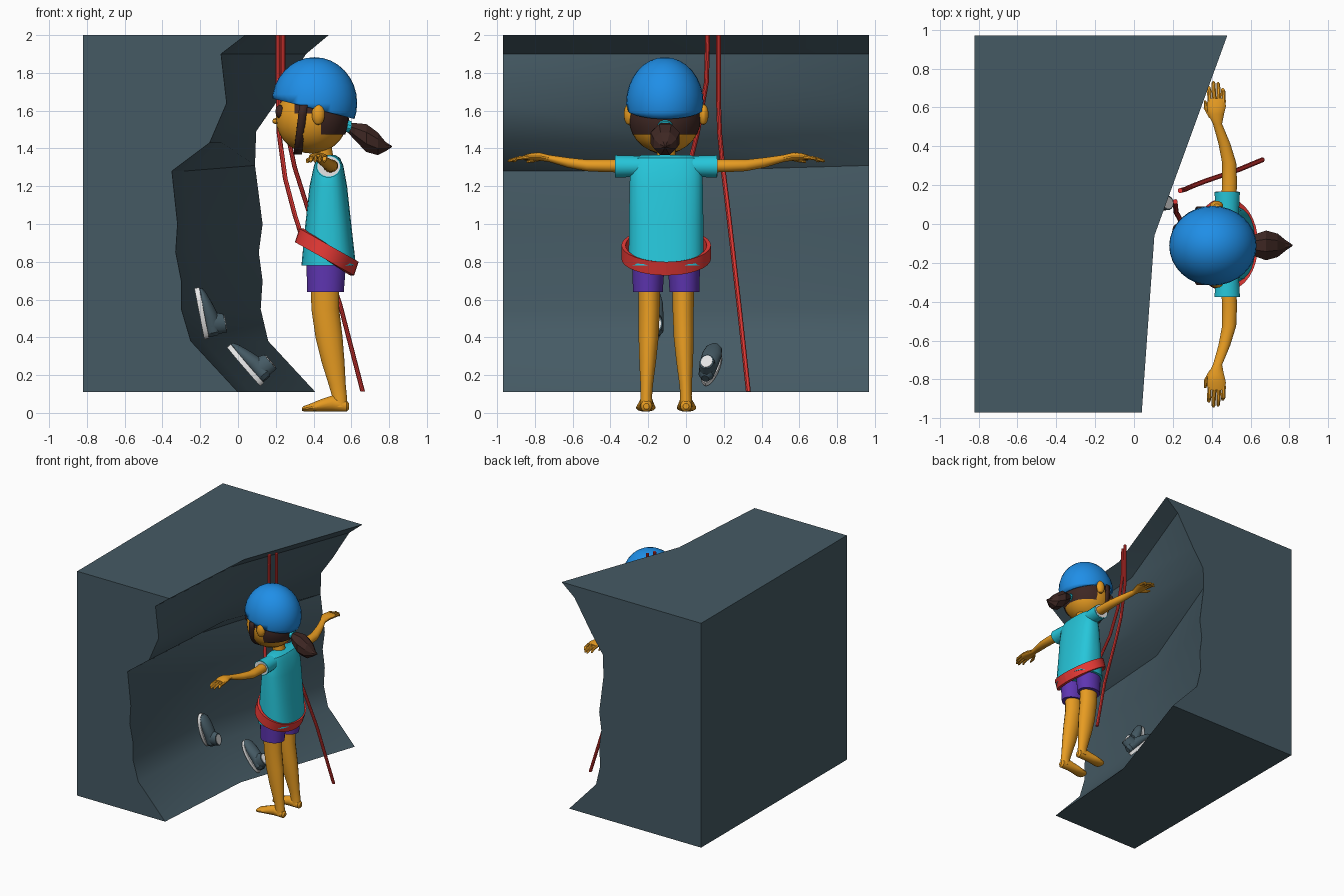
import bpy, bmesh, math
from mathutils import Matrix, Vector

if "Cube" in bpy.data.objects:
    bpy.data.objects.remove(bpy.data.objects["Cube"])

CY = -0.105  # mirror plane of the child


def material(name, hexcode):
    m = bpy.data.materials.new(name)
    lin = []
    for i in (0, 2, 4):
        c = int(hexcode[i:i + 2], 16) / 255
        lin.append(c / 12.92 if c <= 0.04045 else ((c + 0.055) / 1.055) ** 2.4)
    m.diffuse_color = (*lin, 1)
    m.use_nodes = True
    m.node_tree.nodes["Principled BSDF"].inputs["Base Color"].default_value = m.diffuse_color
    return m


ROCK = material("slate", "455A64")
BLUE = material("helmet blue", "2196F3")
SKIN = material("skin", "F9A825")
HAIR = material("dark brown", "3E2723")
CYAN = material("cyan", "26C6DA")
RED = material("red", "E53935")
PURPLE = material("purple", "5E35B1")
WHITE = material("white", "FFFFFF")


def finish(name, bm, mat):
    bmesh.ops.recalc_face_normals(bm, faces=bm.faces)
    me = bpy.data.meshes.new(name)
    bm.to_mesh(me)
    bm.free()
    me.materials.append(mat)
    ob = bpy.data.objects.new(name, me)
    bpy.context.collection.objects.link(ob)
    return ob


def skin_rings(name, rings, mat, closed=True, caps=True):
    bm = bmesh.new()
    vs = [[bm.verts.new(p) for p in r] for r in rings]
    n = len(vs[0])
    for a, b in zip(vs, vs[1:]):
        for i in range(n if closed else n - 1):
            j = (i + 1) % n
            bm.faces.new((a[i], a[j], b[j], b[i]))
    if caps:
        bm.faces.new(vs[0])
        bm.faces.new(vs[-1])
    return finish(name, bm, mat)


def loft(name, axis, sections, mat, n=16, power=1.0):
    """Sections are (x, y, z, radius a, radius b), in the plane across the axis."""
    ia, ib = {'x': (1, 2), 'y': (0, 2), 'z': (0, 1)}[axis]
    rings = []
    for x, y, z, ra, rb in sections:
        ring = []
        for k in range(n):
            t = 2 * math.pi * (k + 0.5) / n
            c, s = math.cos(t), math.sin(t)
            p = [x, y, z]
            p[ia] += ra * math.copysign(abs(c) ** power, c)
            p[ib] += rb * math.copysign(abs(s) ** power, s)
            ring.append(p)
        rings.append(ring)
    return skin_rings(name, rings, mat)


def ellipsoid(name, c, r, mat, cuts=(), seg=28):
    """Cuts are (point, normal); the side the normal points to is kept."""
    bm = bmesh.new()
    bmesh.ops.create_uvsphere(bm, u_segments=seg, v_segments=seg // 2, radius=1,
                              matrix=Matrix.Translation(c) @ Matrix.Diagonal((*r, 1)))
    for co, no in cuts:
        bmesh.ops.bisect_plane(bm, geom=bm.verts[:] + bm.edges[:] + bm.faces[:],
                               plane_co=co, plane_no=no, clear_inner=True)
    return finish(name, bm, mat)


# Climbing rock: three profiles lofted along y
near = [(.04, 2), (-.09, 1.9), (-.06, 1.64), (-.15, 1.43), (-.35, 1.28), (-.32, 1), (-.33, .85),
        (-.3, .7), (-.3, .55), (-.25, .38), (0, .11)]
far = [(.48, 2), (.36, 1.9), (.2, 1.64), (.096, 1.49), (.09, 1.31), (.13, 1), (.11, .85),
       (.13, .7), (.12, .55), (.16, .38), (.41, .11)]
mid = [(x + .065, z) for x, z in near]
skin_rings("rock_wall", [[(x, y, z) for x, z in [(-.82, .11), (-.82, 2)] + prof]
                         for y, prof in ((-.97, near), (-.06, mid), (.97, far))], ROCK)

# Head, helmet and hair
HC = (.39, -.112, 1.555)
ellipsoid("head", HC, (.19, .19, .182), SKIN)
helmet = ellipsoid("helmet", (.405, -.112, 1.64), (.226, .205, .243), BLUE,
                   [((.18, 0, 1.665), (.25, 0, 1))], 32)
sol = helmet.modifiers.new("thickness", 'SOLIDIFY')
sol.thickness = .014
ellipsoid("back_hair", HC, (.197, .196, .188), HAIR, [((.44, 0, 0), (1, 0, .25 * 0)), ((0, 0, 1.475), (0, 0, 1))])
ellipsoid("side_hair", HC, (.195, .195, .187), HAIR, [((.3, 0, 0), (1, 0, 0)), ((0, 0, 1.585), (0, 0, 1))])
arc = [math.pi * (1 + k / 16) for k in range(17)]
strap = skin_rings("chin_strap", [[(x + .03 * math.sin(t), CY - .007 + .203 * math.cos(t), 1.63 + .262 * math.sin(t))
                                   for t in arc] for x in (.325, .368)], HAIR, False, False)
strap.modifiers.new("thickness", 'SOLIDIFY').thickness = .012
ellipsoid("nose", (.2, -.112, 1.545), (.018, .018, .016), SKIN, seg=12)
loft("hair_tie", 'x', [(.565, -.11, 1.525, .04, .035), (.6, -.11, 1.51, .04, .035)], CYAN, 12)
pony = loft("ponytail", 'x', [(.58, -.11, 1.51, .025, .025), (.62, -.11, 1.488, .06, .05),
                              (.68, -.11, 1.455, .083, .08), (.74, -.11, 1.425, .065, .065),
                              (.78, -.11, 1.41, .03, .028), (.815, -.11, 1.41, .004, .003)], HAIR, 8)
loft("neck", 'z', [(.46, CY, 1.33, .05, .05), (.44, CY, 1.45, .05, .05)], SKIN)

# Clothes
loft("shirt", 'z', [(.48, CY, .78, .145, .2), (.478, CY, 1, .122, .198), (.478, CY, 1.2, .1, .195),
                    (.48, CY, 1.31, .078, .19), (.48, CY, 1.35, .06, .17), (.48, CY, 1.365, .035, .13)],
     CYAN, 28, .75)
rings = []
for k in range(33):
    t = 2 * math.pi * k / 32
    c, s = math.cos(t), math.sin(t)
    # belt hoop slopes down toward the back
    rings.append([(.47 + (.135 + g) * c + .012 * w - .0 * s, CY + (.215 + g) * s, .852 - .63 * .14 * c + .036 * w)
                  for g, w in ((0, 1), (.022, 1), (.022, -1), (0, -1))])
skin_rings("harness_belt", rings, RED, True, False)

for s, side in ((1, "left"), (-1, "right")):
    Y = lambda d: CY + s * d
    # Face
    ellipsoid(side + "_eye", (.222, Y(.075), 1.595), (.024, .03, .036), HAIR, seg=14)
    ellipsoid(side + "_ear", (.425, Y(.197), 1.58), (.036, .028, .056), SKIN, seg=14)
    # Sleeve with pale lining, then the arm
    loft(side + "_sleeve", 'y', [(.48, Y(.14), 1.305, .06, .056), (.48, Y(.27), 1.305, .066, .06)], CYAN, 20)
    loft(side + "_sleeve_lining", 'y', [(.48, Y(.265), 1.305, .06, .054), (.48, Y(.272), 1.305, .06, .054)], WHITE, 20)
    loft(side + "_arm", 'y', [(.487, Y(.2), 1.308, .04, .036), (.492, Y(.32), 1.308, .039, .034),
                              (.49, Y(.42), 1.31, .037, .031), (.465, Y(.52), 1.325, .031, .027),
                              (.43, Y(.62), 1.347, .024, .019), (.422, Y(.67), 1.357, .042, .022),
                              (.424, Y(.71), 1.357, .05, .02), (.424, Y(.75), 1.352, .046, .015)], SKIN)
    for i, tip in enumerate((.815, .84, .835, .805)):
        x = .39 + .024 * i
        loft(f"{side}_finger_{i + 1}", 'y', [(x, Y(.73), 1.354, .012, .012), (x - .003, Y(.79), 1.347, .012, .011),
                                             (x - .005, Y(tip - .008), 1.335, .01, .009),
                                             (x - .005, Y(tip), 1.332, .004, .004)], SKIN, 8)
    loft(side + "_thumb", 'y', [(.4, Y(.65), 1.35, .014, .013), (.372, Y(.7), 1.338, .014, .012),
                                (.366, Y(.74), 1.328, .006, .006)], SKIN, 8)
    # Shorts, leg and foot
    loft(side + "_shorts", 'z', [(.463, Y(.097), .64, .098, .08), (.468, Y(.093), .82, .108, .088)], PURPLE, 20)
    loft(side + "_leg", 'z', [(.46, Y(.09), .7, .076, .059), (.462, Y(.09), .55, .075, .057),
                              (.482, Y(.093), .4, .073, .054), (.503, Y(.098), .27, .062, .045),
                              (.525, Y(.103), .15, .046, .034), (.537, Y(.105), .09, .04, .031),
                              (.54, Y(.105), .03, .042, .034)], SKIN)
    loft(side + "_foot", 'x', [(.588, Y(.105), .035, .015, .016), (.575, Y(.105), .036, .03, .03),
                               (.5, Y(.105), .05, .037, .043), (.44, Y(.107), .04, .044, .033),
                               (.38, Y(.108), .027, .052, .021), (.35, Y(.108), .022, .046, .015),
                               (.338, Y(.108), .02, .03, .008)], SKIN)

# Ropes
for name, pts in (
    ("hanging_rope", [(.238, .172, 2), (.238, .172, 1.65), (.262, .178, 1.48), (.3, .195, 1.3), (.37, .222, 1.08),
                      (.54, .28, .575), (.66, .33, .113)]),
    ("harness_rope", [(.212, .115, 2), (.212, .108, 1.75), (.217, .06, 1.48), (.25, 0, 1.24), (.3, -.06, 1.05),
                      (.345, -.1, .91)])):
    loft(name, 'z', [(*p, .013, .013) for p in pts], RED, 10)


# Shoes set toe-up on the wall; local x runs to the toe, local z away from the sole
def shoe(tag, centre, toe, up):
    u = Vector(toe).normalized()
    v = Vector(up).cross(u).normalized()
    n = u.cross(v)
    frame = Matrix((u, v, n)).transposed().to_4x4()
    frame.translation = centre
    outline = []
    for z in (0, .026):
        outline.append([((.138 * math.cos(t)), (.052 + .008 * math.cos(t)) * math.sin(t), z)
                        for t in [2 * math.pi * k / 24 for k in range(24)]])
    parts = [
        skin_rings(tag + "_sole", outline, WHITE),
        loft(tag + "_upper", 'x', [(-.13, 0, .05, .02, .025), (-.11, 0, .055, .04, .04), (-.03, 0, .055, .049, .045),
                                   (.05, 0, .042, .053, .034), (.105, 0, .034, .042, .022),
                                   (.132, 0, .03, .018, .01)], ROCK),
        loft(tag + "_collar", 'z', [(-.06, 0, .05, .066, .045), (-.075, 0, .125, .05, .038)], ROCK),
        loft(tag + "_lining", 'z', [(-.074, 0, .12, .041, .03), (-.075, 0, .128, .041, .03)], WHITE),
    ]
    for p in parts:
        p.matrix_world = frame


shoe("lower_shoe", (.03, .13, .245), (-.65, .2, .76), (.76, -.05, .65))
shoe("upper_shoe", (-.205, -.17, .525), (-.19, -.1, .98), (.98, 0, .19))

# Smooth shading everywhere except the faceted ponytail
bpy.ops.object.select_all(action='DESELECT')
for ob in bpy.context.scene.objects:
    if ob is not pony:
        ob.select_set(True)
        bpy.context.view_layer.objects.active = ob
bpy.ops.object.shade_smooth_by_angle(angle=math.radians(30))
